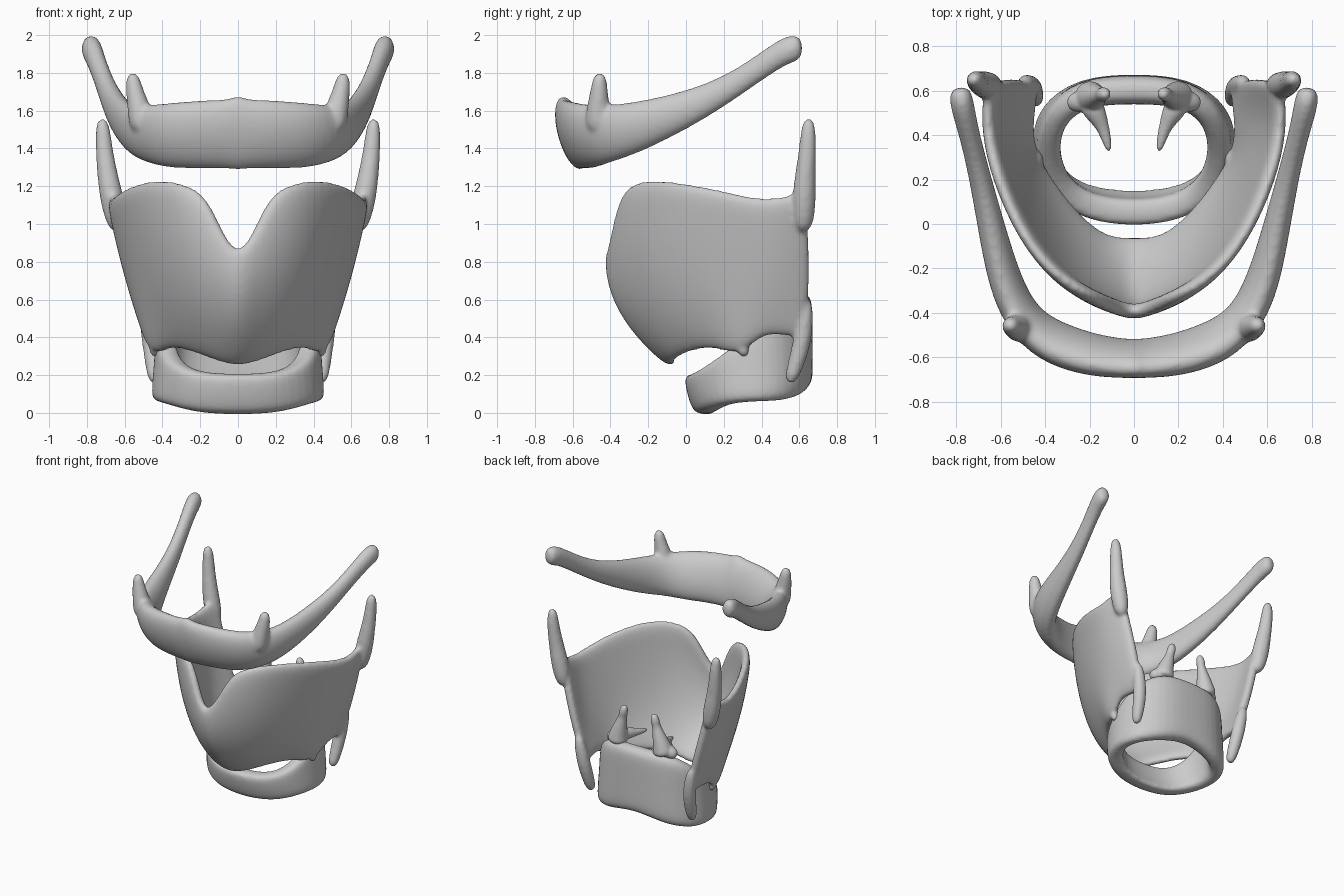
import bpy, bmesh, math
from mathutils import Vector as V

if "Cube" in bpy.data.objects:
    bpy.data.objects.remove(bpy.data.objects["Cube"])

UP = V((0, 0, 1))


def loft(bm, rings, cap_start=True, cap_end=True):
    """Skin a chain of equal-length closed rings."""
    rows = [[bm.verts.new(p) for p in r] for r in rings]
    n = len(rows[0])
    for a, b in zip(rows, rows[1:]):
        for i in range(n):
            j = (i + 1) % n
            bm.faces.new((a[i], a[j], b[j], b[i]))
    if cap_start:
        bm.faces.new(rows[0][::-1])
    if cap_end:
        bm.faces.new(rows[-1])


def tube(bm, pts):
    """Tapered round process; pts are (x, y, z, radius)."""
    P = [V(p[:3]) for p in pts]
    rings = []
    for i, p in enumerate(P):
        t = (P[min(i + 1, len(P) - 1)] - P[max(i - 1, 0)]).normalized()
        a = t.cross(V((0.3, 1, 0.2))).normalized()
        b = t.cross(a)
        r = pts[i][3] * 1.1
        rings.append([p + (a * math.cos(k * math.pi / 4) + b * math.sin(k * math.pi / 4)) * r
                      for k in range(8)])
    loft(bm, rings)


def finish(bm, name, voxel=0.014, smooth=4):
    """Mirror, round and fuse all pieces into one smooth organic skin."""
    bmesh.ops.recalc_face_normals(bm, faces=bm.faces)
    me = bpy.data.meshes.new(name)
    bm.to_mesh(me)
    bm.free()
    ob = bpy.data.objects.new(name, me)
    bpy.context.collection.objects.link(ob)
    ob.modifiers.new("mirror", 'MIRROR').merge_threshold = 0.001
    ob.modifiers.new("round", 'SUBSURF').levels = 2
    ob.modifiers["round"].render_levels = 2
    rm = ob.modifiers.new("fuse", 'REMESH')
    rm.mode, rm.voxel_size, rm.use_smooth_shade = 'VOXEL', voxel, True
    sm = ob.modifiers.new("soften", 'SMOOTH')
    sm.factor, sm.iterations = 0.5, smooth
    return ob


# Hyoid bone: x, y, z, half height, half thickness, forward tilt
hyoid = [(0, -.605, 1.485, .205, .075, .05), (.05, -.605, 1.475, .185, .075, .05),
         (.2, -.59, 1.475, .185, .085, .05), (.38, -.53, 1.465, .175, .09, .05),
         (.5, -.43, 1.475, .155, .08, .03), (.58, -.27, 1.505, .14, .075, .02),
         (.645, 0, 1.6, .105, .06, 0), (.695, .22, 1.71, .08, .048, 0),
         (.745, .42, 1.85, .078, .045, 0), (.775, .54, 1.93, .08, .055, 0),
         (.785, .62, 1.93, .062, .045, 0)]
bm = bmesh.new()
C = [V(h[:3]) for h in hyoid]
rings = []
for i, h in enumerate(hyoid):
    t = C[min(i + 1, len(C) - 1)] - C[max(i - 1, 0)]
    t.z = 0
    if i == 0:
        t = V((1, 0, 0))
    side = t.normalized().cross(UP)
    ring = []
    for k in range(8):
        a = k * math.pi / 4
        c, s = math.cos(a), math.sin(a)
        ring.append(C[i] + UP * (s * h[3] * 1.08) + side * (c * h[4] * 1.12 + s * h[5]))
    rings.append(ring)
loft(bm, rings, cap_start=False)
tube(bm, [(.5, -.47, 1.48, .07), (.52, -.465, 1.6, .065), (.55, -.46, 1.71, .045),
          (.56, -.455, 1.805, .033)])
finish(bm, "hyoid_bone")

# Thyroid cartilage: columns from midline to rear edge (bottom, middle, top)
cols = [((0, -.06, .25), (0, -.34, .53), (0, -.405, .81)),
        ((.09, -.06, .27), (.1, -.32, .62), (.1, -.36, 1.0)),
        ((.17, -.03, .30), (.2, -.28, .7), (.18, -.33, 1.18)),
        ((.27, .06, .335), (.33, -.17, .75), (.34, -.25, 1.24)),
        ((.36, .17, .345), (.45, .03, .75), (.5, -.07, 1.235)),
        ((.445, .29, .29), (.54, .24, .75), (.62, .2, 1.18)),
        ((.47, .4, .42), (.58, .42, .75), (.665, .4, 1.13)),
        ((.46, .53, .41), (.57, .55, .75), (.665, .54, 1.15)),
        ((.44, .655, .38), (.54, .66, .75), (.65, .65, 1.2))]
ROWS = 7


def column(b, m, t):
    b, m, t = V(b), V(m), V(t)
    us = [r / (ROWS - 1) for r in range(ROWS)]
    return [b * (2 * (u - .5) * (u - 1)) + m * (4 * u * (1 - u)) + t * (2 * u * (u - .5)) for u in us]


grid = [column(*c) for c in cols]
mirrored = [V((-p.x, p.y, p.z)) for p in grid[1]]
rings = []
for i, col in enumerate(grid):
    prev = grid[i - 1] if i else mirrored
    nxt = grid[min(i + 1, len(grid) - 1)]
    outer, inner = [], []
    for r, p in enumerate(col):
        n = (nxt[r] - prev[r]).cross(col[min(r + 1, ROWS - 1)] - col[max(r - 1, 0)]).normalized()
        outer.append(p + n * .034)
        inner.append(p - n * .034)
    rings.append(outer + inner[::-1])
bm = bmesh.new()
loft(bm, rings, cap_start=False)
# upper and lower horns
tube(bm, [(.63, .62, .95, .05), (.665, .625, 1.12, .065), (.69, .63, 1.25, .055),
          (.71, .645, 1.4, .045), (.72, .65, 1.57, .036)])
tube(bm, [(.5, .64, .62, .035), (.465, .625, .42, .05), (.45, .59, .28, .045), (.44, .545, .15, .035)])
# front prominence and lower edge tubercle
tube(bm, [(.445, .27, .45, .03), (.44, .3, .37, .035), (.435, .31, .29, .03)])
finish(bm, "thyroid_cartilage")

# Cricoid ring: x, y, half thickness, bottom z, top z, rearward shift of bottom
cricoid = [(0, .045, .055, 0, .195, .06), (.2, .07, .055, .01, .2, .06),
           (.33, .17, .055, .06, .27, .05), (.375, .33, .05, .07, .41, .03),
           (.345, .49, .055, .07, .56, .01), (.21, .595, .06, .1, .63, 0),
           (0, .605, .06, .16, .63, 0)]
rings = []
for i, (x, y, th, zb, zt, sh) in enumerate(cricoid):
    if i in (0, len(cricoid) - 1):
        n = V((0, -1 if i == 0 else 1, 0))
    else:
        a, b = cricoid[i - 1], cricoid[i + 1]
        n = V((b[1] - a[1], a[0] - b[0], 0)).normalized()
    ring = []
    for o, u in ((1.1, 0), (1.2, .2), (1.15, .5), (1.15, .8), (1, 1), (-1, 1),
                 (-1.1, .8), (-1, .5), (-1, .2), (-.9, 0)):
        c = V((x * (1.04 + .07 * (1 - u)), y + sh * (1 - u) ** 2, zb - .012 + (zt - zb + .024) * u))
        ring.append(c + n * th * o)
    rings.append(ring)
bm = bmesh.new()
loft(bm, rings, False, False)
finish(bm, "cricoid_cartilage")

# Arytenoids: apex, vocal process and muscular process
bm = bmesh.new()
tube(bm, [(.2, .57, .61, .08), (.195, .57, .67, .07), (.165, .58, .77, .045),
          (.145, .58, .84, .028), (.14, .585, .87, .035), (.125, .585, .93, .022)])
tube(bm, [(.21, .56, .67, .06), (.16, .48, .66, .045), (.13, .41, .65, .03), (.11, .32, .64, .014)])
tube(bm, [(.19, .56, .66, .06), (.25, .55, .64, .05), (.3, .54, .62, .03)])
finish(bm, "arytenoid_cartilages", 0.008, 3)
